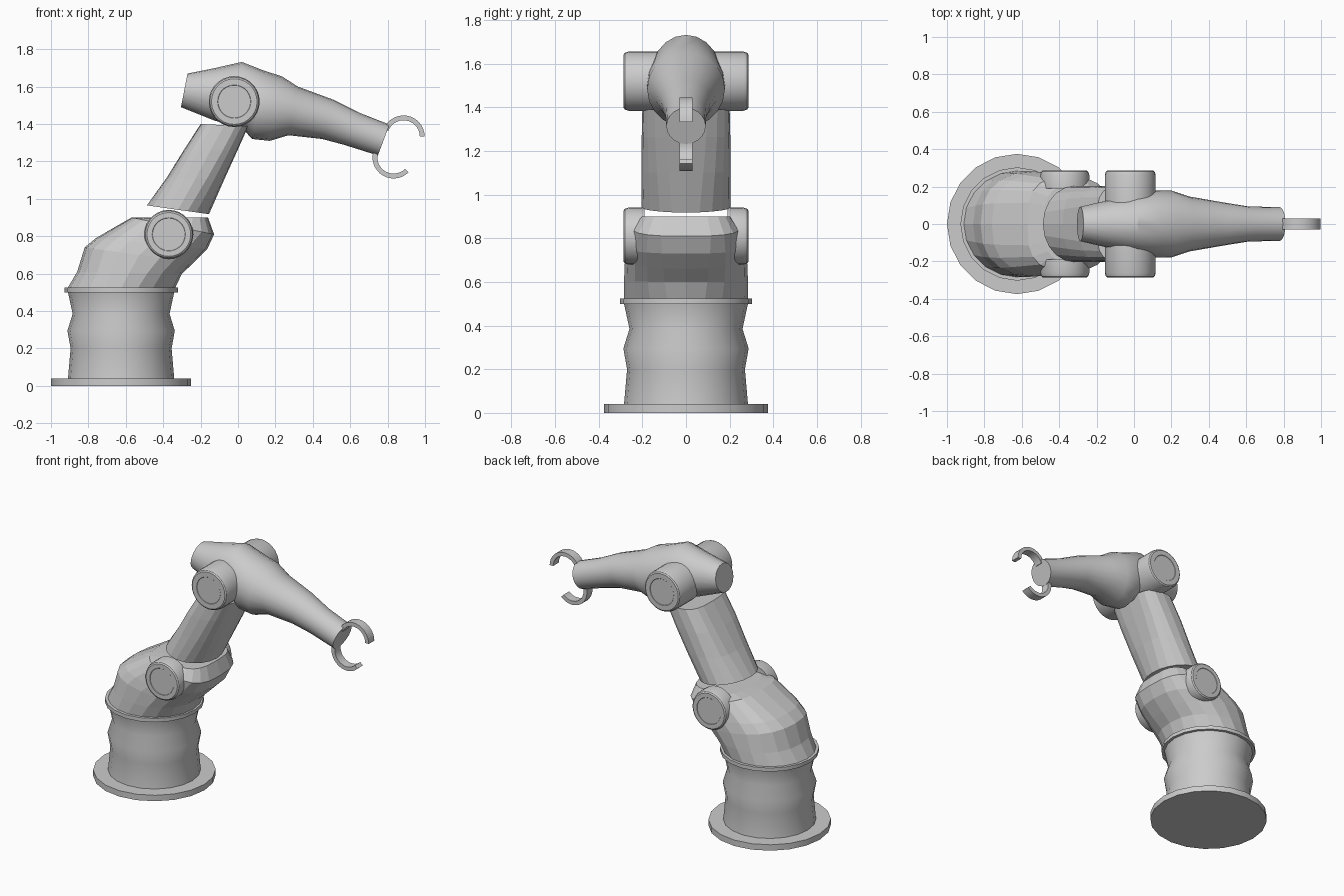
import bpy, bmesh, math
from mathutils import Vector

if "Cube" in bpy.data.objects:
    bpy.data.objects.remove(bpy.data.objects["Cube"])

grey = bpy.data.materials.new("light grey metal")
grey.diffuse_color = (0.6, 0.6, 0.6, 1)
grey.use_nodes = True
grey.node_tree.nodes["Principled BSDF"].inputs["Base Color"].default_value = grey.diffuse_color
SIDES = 20


def build(name, rings, closed_ends=True, smooth=True):
    """Skin a list of equal-length point rings into one object."""
    bm = bmesh.new()
    loops = [[bm.verts.new(p) for p in ring] for ring in rings]
    n = len(loops[0])
    for a, b in zip(loops, loops[1:]):
        for i in range(n):
            j = (i + 1) % n
            bm.faces.new((a[i], a[j], b[j], b[i]))
    if closed_ends:
        bm.faces.new(loops[0])
        bm.faces.new(loops[-1])
    bmesh.ops.recalc_face_normals(bm, faces=bm.faces[:])
    me = bpy.data.meshes.new(name)
    bm.to_mesh(me)
    bm.free()
    me.materials.append(grey)
    ob = bpy.data.objects.new(name, me)
    bpy.context.collection.objects.link(ob)
    if smooth:
        bpy.ops.object.select_all(action='DESELECT')
        ob.select_set(True)
        bpy.context.view_layer.objects.active = ob
        bpy.ops.object.shade_smooth_by_angle(angle=math.radians(32))
    return ob


def section(x1, z1, x2, z2, wy, power=2.0):
    """Oval ring whose diameter joins two points in the side plane."""
    mid = Vector(((x1 + x2) / 2, 0, (z1 + z2) / 2))
    half = Vector(((x2 - x1) / 2, 0, (z2 - z1) / 2))
    pts = []
    for i in range(SIDES):
        a = 2 * math.pi * i / SIDES
        c, s = math.cos(a), math.sin(a)
        c = math.copysign(abs(c) ** (2 / power), c)
        s = math.copysign(abs(s) ** (2 / power), s)
        pts.append(mid + half * c + Vector((0, wy * s, 0)))
    return pts


def turned(name, x, profile):
    """Vertical turned part from (radius, height) pairs."""
    return build(name, [section(x - r, z, x + r, z, r) for r, z in profile])


def pod(name, x, z, r, side, inner):
    """Round joint cover along y, with a shallow recessed outer disc."""
    prof = [(r, inner), (r, 0.262), (r - 0.006, 0.28), (r - 0.014, 0.286),
            (0.089, 0.286), (0.087, 0.284)]
    rings = [[(x + q * math.cos(2 * math.pi * i / 28), side * y,
               z + q * math.sin(2 * math.pi * i / 28)) for i in range(28)]
             for q, y in prof]
    return build(name, rings)


def claw(name, x, z, start, end):
    """Flat curved finger."""
    rings = []
    for i in range(15):
        a = math.radians(start + (end - start) * i / 14)
        c, s = math.cos(a), math.sin(a)
        rings.append([(x + r * c, y, z + r * s) for r, y in
                      ((0.087, -0.03), (0.113, -0.03), (0.113, 0.03), (0.087, 0.03))])
    return build(name, rings)


# Base, pedestal and collar
BX = -0.625
turned("base_plate", BX, [(0.375, 0), (0.375, 0.04)])
turned("pedestal", BX, [(0.284, 0.04), (0.27, 0.2), (0.287, 0.295),
                        (0.259, 0.385), (0.284, 0.5)])
turned("collar", BX, [(0.303, 0.5), (0.303, 0.525)])

# Bent shoulder
build("shoulder", [
    section(-0.91, 0.525, -0.335, 0.525, 0.284),
    section(-0.86, 0.61, -0.30, 0.60, 0.284, 2.2),
    section(-0.82, 0.74, -0.235, 0.66, 0.28, 2.4),
    section(-0.76, 0.79, -0.165, 0.73, 0.272, 2.6),
    section(-0.57, 0.90, -0.128, 0.81, 0.25, 3.0),
    section(-0.48, 0.90, -0.16, 0.90, 0.205, 3.2)], smooth=False)

# Lower arm
build("lower_arm", [
    section(-0.487, 0.965, -0.155, 0.918, 0.203),
    section(-0.38, 1.115, -0.075, 1.10, 0.203, 2.5),
    section(-0.29, 1.26, 0.0, 1.265, 0.203, 3.0),
    section(-0.20, 1.40, 0.055, 1.388, 0.2, 3.2)], smooth=False)

# Upper arm with bulging elbow and tapering wrist
build("upper_arm", [
    section(-0.27, 1.67, -0.305, 1.49, 0.092),
    section(-0.12, 1.70, -0.13, 1.42, 0.13),
    section(0.02, 1.732, 0.03, 1.37, 0.16),
    section(0.14, 1.685, 0.075, 1.32, 0.178),
    section(0.235, 1.655, 0.17, 1.31, 0.178),
    section(0.32, 1.60, 0.27, 1.34, 0.147),
    section(0.51, 1.53, 0.45, 1.32, 0.115),
    section(0.65, 1.46, 0.57, 1.288, 0.094),
    section(0.81, 1.397, 0.748, 1.232, 0.09)])

# Joint covers on both sides
for side, label in ((-1, "front"), (1, "back")):
    pod("shoulder_joint_" + label, -0.37, 0.81, 0.131, side, 0.19)
    pod("elbow_joint_" + label, -0.02, 1.52, 0.136, side, 0.08)

# Gripper fingers
claw("upper_claw", 0.885, 1.333, 160, 0)
claw("lower_claw", 0.832, 1.222, 165, 315)
